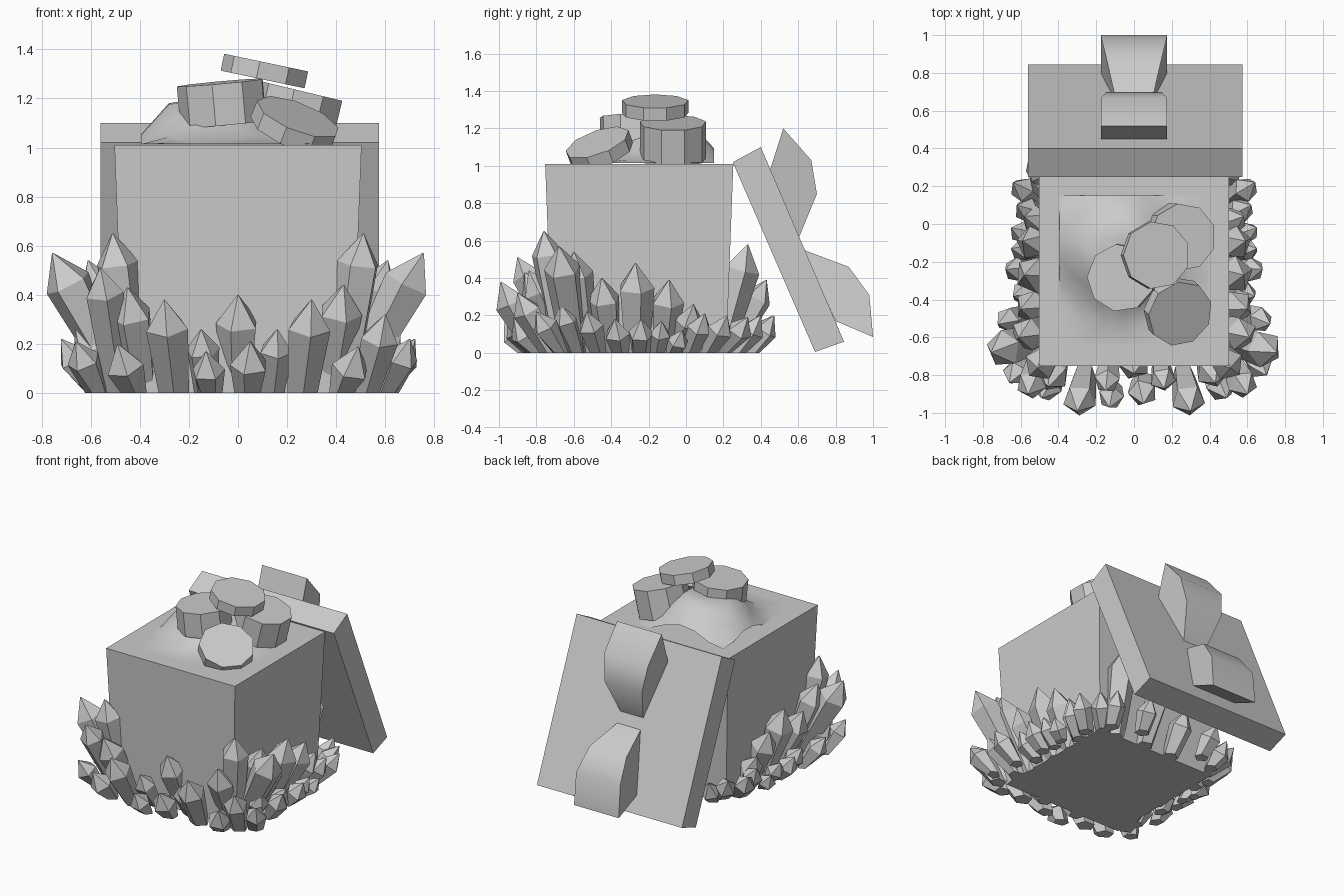
import bpy, bmesh, math, random
from mathutils import Vector, Matrix

random.seed(4)
if "Cube" in bpy.data.objects:
    bpy.data.objects.remove(bpy.data.objects["Cube"])

stone = bpy.data.materials.new("pale grey")
stone.use_nodes = True
GREY = (0.6, 0.6, 0.6, 1)
stone.diffuse_color = GREY
stone.node_tree.nodes["Principled BSDF"].inputs["Base Color"].default_value = GREY


def finish(bm, name):
    bmesh.ops.recalc_face_normals(bm, faces=bm.faces)
    mesh = bpy.data.meshes.new(name)
    bm.to_mesh(mesh)
    bm.free()
    mesh.materials.append(stone)
    obj = bpy.data.objects.new(name, mesh)
    bpy.context.collection.objects.link(obj)
    return obj


def skin(bm, rings):
    """Join equal rings of points with quads and cap both ends."""
    loops = [[bm.verts.new(p) for p in ring] for ring in rings]
    n = len(loops[0])
    for a, b in zip(loops, loops[1:]):
        for i in range(n):
            j = (i + 1) % n
            bm.faces.new((a[i], a[j], b[j], b[i]))
    bm.faces.new(loops[0])
    bm.faces.new(loops[-1])


def across(profile, widths, name, middle=0):
    """Side profile of (y, z) points spread across x by half widths."""
    bm = bmesh.new()
    skin(bm, [[(middle + s * w, y, z) for (y, z), w in zip(profile, widths)]
              for s in (-1, 1)])
    return finish(bm, name)


# Tapered box
def square(h, z):
    return [(sx * h, -0.25 + sy * h, z) for sx, sy in ((-1, -1), (1, -1), (1, 1), (-1, 1))]

bm = bmesh.new()
skin(bm, [square(0.465, 0), square(0.503, 1.01)])
finish(bm, "box")

# Lid leaning on the back
across([(0.25, 1.02), (0.40, 1.10), (0.845, 0.06), (0.69, 0.005)], [0.567] * 4,
       "lid", 0.007)

# Ribbon loops, pinched where they meet
pinch = [0.175, 0.175, 0.172, 0.145, 0.09]
loops = [
    across([(0.45, 0.98), (0.52, 1.20), (0.67, 1.03), (0.70, 0.85), (0.605, 0.62)],
           pinch, "upper_bow_loop"),
    across([(0.80, 0.17), (1.0, 0.085), (0.98, 0.31), (0.87, 0.46), (0.63, 0.55)],
           pinch, "lower_bow_loop"),
]
for loop in loops:
    loop.select_set(True)
    bpy.context.view_layer.objects.active = loop
bpy.ops.object.shade_smooth_by_angle(angle=math.radians(40))

# Heap filling the box
bm = bmesh.new()
bmesh.ops.create_grid(bm, x_segments=7, y_segments=7, size=0.395)
for v in bm.verts:
    x, y = v.co.x, v.co.y
    reach = max(0, 1 - math.hypot(x + 0.08, y - 0.12) / 0.36)
    v.co.z = 1.014 + 0.18 * min(1, 1.9 * reach)
    if max(abs(x), abs(y)) < 0.39:
        v.co.z += random.uniform(0, 0.025)
    v.co.y -= 0.245
bmesh.ops.triangulate(bm, faces=bm.faces)
heap = finish(bm, "heap")
for f in heap.data.polygons:
    f.use_smooth = True


# Coins: centre of the top face, facing direction, thickness
def coin(name, top, facing, thick):
    bm = bmesh.new()
    bmesh.ops.create_cone(bm, cap_ends=True, segments=9, radius1=0.18,
                          radius2=0.18, depth=thick)
    turn = Vector(facing).normalized().to_track_quat("Z", "Y").to_matrix().to_4x4()
    drop = Matrix.Translation((0, 0, -thick / 2))
    bm.transform(Matrix.Translation(top) @ turn @ drop)
    finish(bm, name)

coin("top_coin", (0.12, -0.165, 1.345), (0.21, 0, 1), 0.07)
coin("left_coin", (-0.07, -0.285, 1.265), (-0.09, -0.03, 1), 0.17)
coin("back_coin", (0.26, -0.07, 1.23), (0.24, 0, 1), 0.2)
coin("front_coin", (0.245, -0.475, 1.125), (0.36, -0.33, 0.9), 0.075)


# Crystals
def crystal(name, base, tip, r, sides=5):
    base, tip = Vector(base), Vector(tip)
    axis = tip - base
    neck = tip - axis.normalized() * min(r * 1.4, axis.length * 0.5)
    turn = axis.to_track_quat("Z", "Y")
    spin = random.uniform(0, math.tau)
    rings = []
    for centre, radius in ((base, r * 0.72), (neck, r), (tip, r * 0.03)):
        ring = []
        for i in range(sides):
            a = spin + math.tau * i / sides
            ring.append(centre + turn @ Vector((math.cos(a), math.sin(a), 0)) * radius)
        rings.append(ring)
    for p in rings[0]:
        p.z = 0
    bm = bmesh.new()
    skin(bm, rings)
    finish(bm, name)

# Side rows, mirrored: tip x, y, z and radius
side_row = [
    (0.755, -0.68, 0.57, 0.10), (0.51, -0.76, 0.65, 0.09), (0.61, -0.60, 0.54, 0.09),
    (0.72, -0.53, 0.22, 0.07), (0.60, -0.45, 0.40, 0.09), (0.64, -0.38, 0.18, 0.07),
    (0.58, -0.27, 0.48, 0.10), (0.68, -0.24, 0.18, 0.07), (0.59, -0.09, 0.39, 0.09),
    (0.65, -0.13, 0.17, 0.06), (0.65, -0.02, 0.12, 0.06), (0.58, 0.04, 0.26, 0.08),
    (0.62, 0.10, 0.21, 0.07), (0.64, 0.22, 0.20, 0.07), (0.56, 0.33, 0.19, 0.07),
    (0.66, -0.67, 0.26, 0.07),
]
for side, word in ((1, "left"), (-1, "right")):
    for i, (x, y, z, r) in enumerate(side_row):
        foot = max(0.42, x - 0.04 - 0.45 * z)
        crystal(f"{word}_crystal_{i + 1}", (side * foot, -0.25 + (y + 0.25) * 0.8, 0),
                (side * x, y, z), r)

# Front row
front_row = [
    (-0.66, -0.84, 0.21, 0.07), (-0.56, -0.90, 0.51, 0.08), (-0.49, -0.92, 0.20, 0.08),
    (-0.45, -0.86, 0.43, 0.09), (-0.30, -0.99, 0.38, 0.09), (-0.15, -0.88, 0.26, 0.07),
    (-0.13, -0.97, 0.17, 0.07), (0.0, -0.79, 0.40, 0.09), (0.05, -0.95, 0.21, 0.08),
    (0.16, -0.87, 0.26, 0.07), (0.30, -0.99, 0.38, 0.09), (0.43, -0.84, 0.44, 0.09),
    (0.49, -0.92, 0.19, 0.08), (0.60, -0.90, 0.32, 0.08), (0.70, -0.80, 0.22, 0.07),
]
for i, (x, y, z, r) in enumerate(front_row):
    foot = min(-0.62, y + 0.04 + 0.4 * z)
    crystal(f"front_crystal_{i + 1}", (x * 0.87, foot, 0), (x, y, z), r)

# Back row, behind the lid
back_row = [
    (0.36, 0.33, 0.58, 0.10), (0.12, 0.43, 0.39, 0.08), (-0.12, 0.38, 0.28, 0.08),
    (-0.30, 0.47, 0.20, 0.07), (0.25, 0.47, 0.20, 0.07), (-0.45, 0.39, 0.17, 0.07),
    (0.47, 0.40, 0.20, 0.07),
]
for i, (x, y, z, r) in enumerate(back_row):
    foot = max(0.18, y - 0.04 - 0.4 * z)
    crystal(f"back_crystal_{i + 1}", (x * 0.9, foot, 0), (x, y, z), r)
